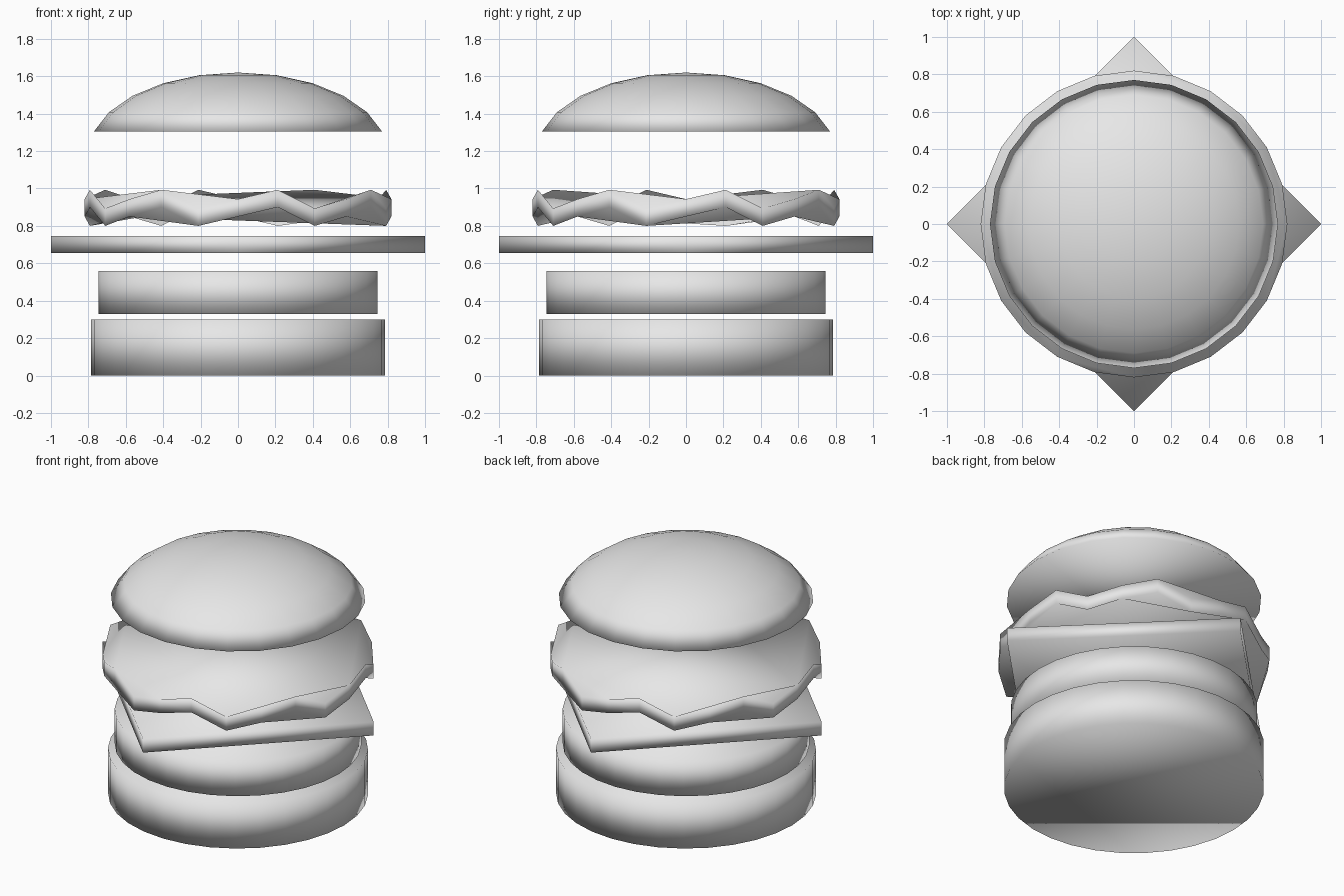
import bpy
import bmesh
from math import atan2, radians, sin, cos
from mathutils import Matrix

# Remove the default cube
cube = bpy.data.objects.get("Cube")
if cube:
    bpy.data.objects.remove(cube, do_unlink=True)

# Single plain grey
grey = bpy.data.materials.new("light grey")
grey.use_nodes = True
colour = (0.8, 0.8, 0.8, 1.0)
grey.diffuse_color = colour
grey.node_tree.nodes["Principled BSDF"].inputs["Base Color"].default_value = colour


def finish(bm, name):
    """Turn a bmesh into a smooth grey object."""
    bmesh.ops.recalc_face_normals(bm, faces=bm.faces[:])
    for face in bm.faces:
        face.smooth = True
    mesh = bpy.data.meshes.new(name)
    bm.to_mesh(mesh)
    bm.free()
    mesh.materials.append(grey)
    obj = bpy.data.objects.new(name, mesh)
    bpy.context.collection.objects.link(obj)
    return obj


def disc(radius, bottom, top, sides):
    """Upright prism with undivided caps."""
    bm = bmesh.new()
    bmesh.ops.create_cone(
        bm, cap_ends=True, cap_tris=False, segments=sides,
        radius1=radius, radius2=radius, depth=top - bottom,
        matrix=Matrix.Translation((0, 0, (top + bottom) / 2)))
    return bm


# Bottom bun, patty and square cheese slice with corners on the axes
finish(disc(0.785, 0.0, 0.3, 32), "bottom_bun")
finish(disc(0.745, 0.33, 0.56, 32), "patty")
finish(disc(1.0, 0.655, 0.745, 4), "cheese_slice")

# Lettuce leaf: its rim rises and drops in a repeating three-step wave
leaf = disc(0.82, 0.85, 0.943, 24)
wave = (0.0, 0.05, -0.05)
for v in leaf.verts:
    step = round(atan2(v.co.x, -v.co.y) / radians(15))
    v.co.z += wave[step % 3]
finish(leaf, "lettuce")

# Top bun: flattened sphere cut one ring above its equator
cut = radians(15)
base, top = 1.305, 1.62
dome = bmesh.new()
bmesh.ops.create_uvsphere(dome, u_segments=24, v_segments=12, radius=1)
below = [v for v in dome.verts if v.co.z < sin(cut) - 0.01]
bmesh.ops.delete(dome, geom=below, context="VERTS")
bmesh.ops.holes_fill(dome, edges=[e for e in dome.edges if e.is_boundary], sides=0)
height = (top - base) / (1 - sin(cut))
width = 0.77 / cos(cut)
bmesh.ops.scale(dome, vec=(width, width, height), verts=dome.verts[:])
bmesh.ops.translate(dome, vec=(0, 0, top - height), verts=dome.verts[:])
finish(dome, "top_bun")
